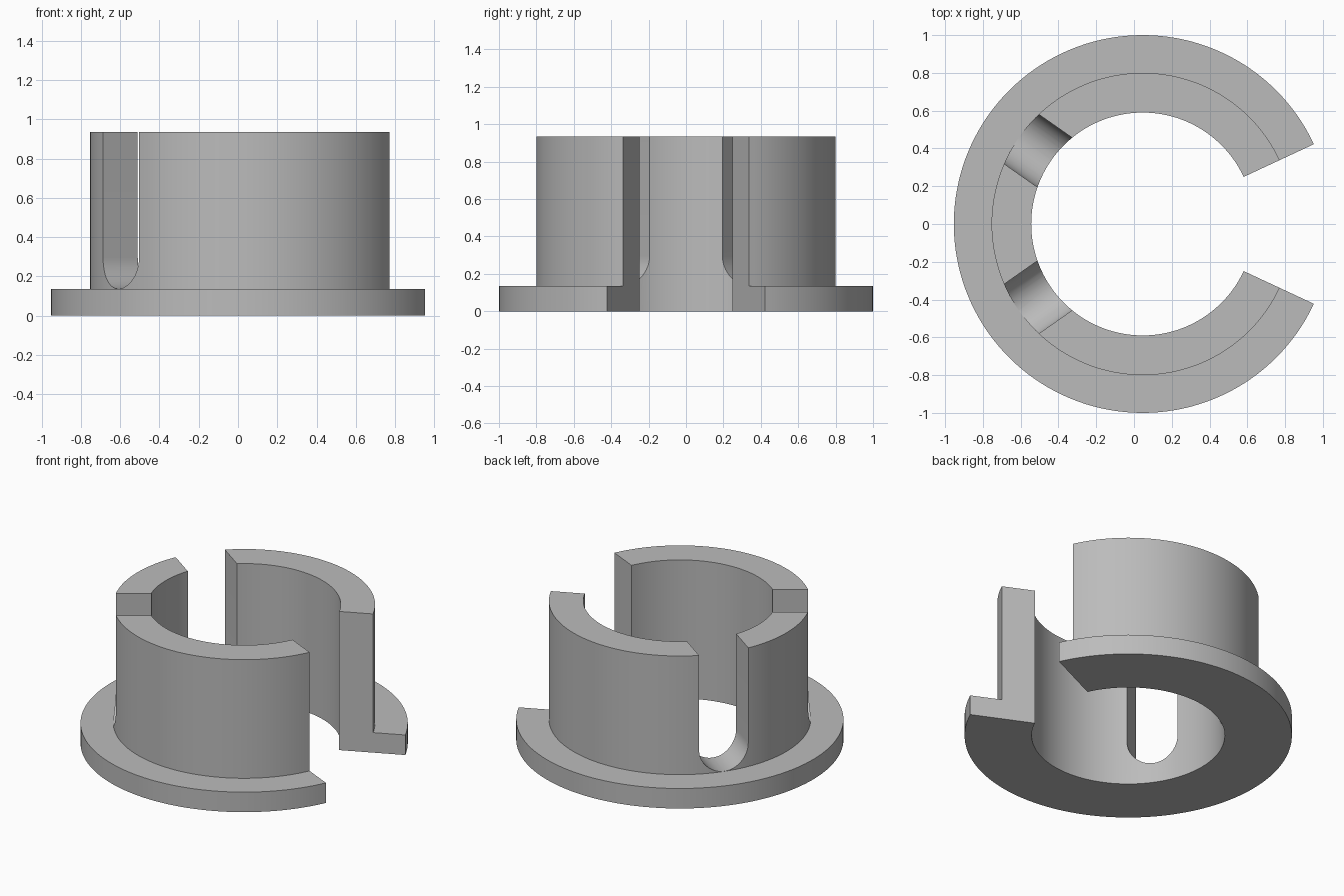
import bpy, bmesh, math
from mathutils import Matrix, Vector

if "Cube" in bpy.data.objects:
    bpy.data.objects.remove(bpy.data.objects["Cube"])

CX = 0.046                      # ring axis offset that centres the open ring
R_IN, R_WALL, R_FLANGE = 0.59, 0.80, 1.0
H_FLANGE, H_TOP = 0.135, 0.935
GAP = math.radians(25)          # half angle of the opening on +x
SLOT_ANGLE, SLOT_R = math.radians(145), 0.16

grey = bpy.data.materials.new("grey plastic")
grey.diffuse_color = (0.5, 0.5, 0.5, 1)
grey.use_nodes = True
grey.node_tree.nodes["Principled BSDF"].inputs["Base Color"].default_value = grey.diffuse_color


def make_object(name, bm):
    bmesh.ops.recalc_face_normals(bm, faces=bm.faces)
    mesh = bpy.data.meshes.new(name)
    bm.to_mesh(mesh)
    bm.free()
    mesh.materials.append(grey)
    obj = bpy.data.objects.new(name, mesh)
    bpy.context.collection.objects.link(obj)
    return obj


# Flanged split bushing: L-shaped section swept around the axis
bm = bmesh.new()
section = [(R_IN, 0), (R_FLANGE, 0), (R_FLANGE, H_FLANGE),
           (R_WALL, H_FLANGE), (R_WALL, H_TOP), (R_IN, H_TOP)]
rings = []
STEPS = 124
for i in range(STEPS + 1):
    a = GAP + (2 * math.pi - 2 * GAP) * i / STEPS
    rings.append([bm.verts.new((CX + r * math.cos(a), r * math.sin(a), z))
                  for r, z in section])
for a, b in zip(rings, rings[1:]):
    for k in range(len(section)):
        n = (k + 1) % len(section)
        bm.faces.new((a[k], a[n], b[n], b[k]))
bm.faces.new(rings[0])
bm.faces.new(rings[-1][::-1])
bushing = make_object("flanged_split_bushing", bm)


# Round-bottomed slots open at the top of the wall
def slot_cutter(angle):
    bm = bmesh.new()
    zc = H_FLANGE + SLOT_R + 0.001
    outline = [(SLOT_R, H_TOP + 0.2), (-SLOT_R, H_TOP + 0.2)]
    outline += [(SLOT_R * math.cos(t), zc + SLOT_R * math.sin(t))
                for t in (math.pi + math.pi * i / 32 for i in range(33))]
    face = bm.faces.new([bm.verts.new((0.3, y, z)) for y, z in outline])
    ext = bmesh.ops.extrude_face_region(bm, geom=[face])
    bmesh.ops.translate(bm, vec=Vector((0.8, 0, 0)),
                        verts=[v for v in ext["geom"] if isinstance(v, bmesh.types.BMVert)])
    bm.transform(Matrix.Translation((CX, 0, 0)) @ Matrix.Rotation(angle, 4, 'Z'))
    cutter = make_object("slot_cutter", bm)
    cutter.hide_render = True
    return cutter


bpy.context.view_layer.objects.active = bushing
bushing.select_set(True)
for sign in (1, -1):
    cutter = slot_cutter(sign * SLOT_ANGLE)
    mod = bushing.modifiers.new("slot", 'BOOLEAN')
    mod.operation, mod.solver, mod.object = 'DIFFERENCE', 'EXACT', cutter
    bpy.ops.object.modifier_apply(modifier=mod.name)
    bpy.data.objects.remove(cutter)

bpy.ops.object.shade_smooth_by_angle(angle=math.radians(30))
